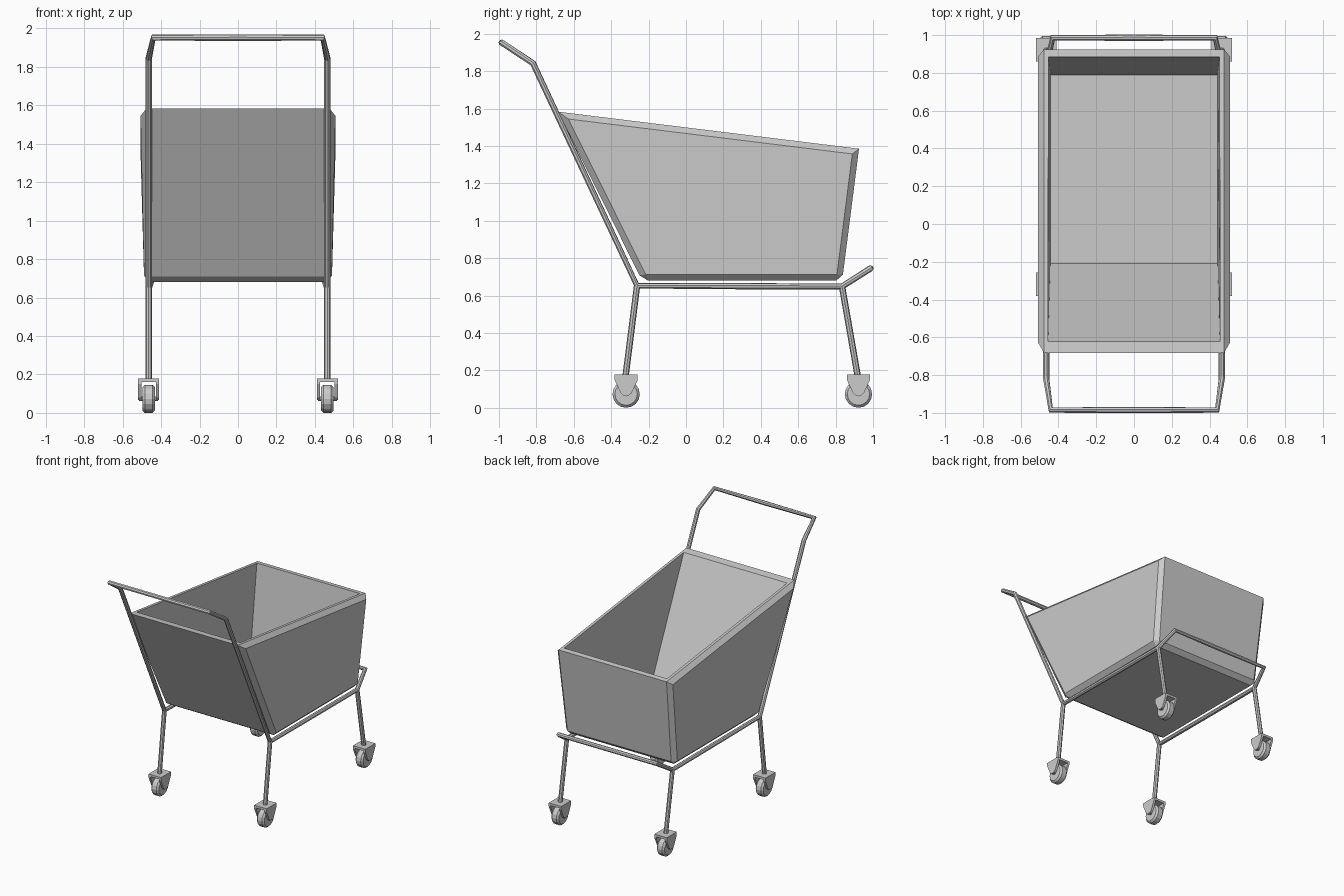
import bpy, bmesh
from math import pi
from mathutils import Matrix

if "Cube" in bpy.data.objects:
    bpy.data.objects.remove(bpy.data.objects["Cube"])

RAIL_X = 0.465


def make(name, bm):
    bmesh.ops.recalc_face_normals(bm, faces=bm.faces)
    me = bpy.data.meshes.new(name)
    bm.to_mesh(me)
    bm.free()
    ob = bpy.data.objects.new(name, me)
    bpy.context.collection.objects.link(ob)
    return ob


def tube(name, pts, cyclic=False, r=0.017):
    cu = bpy.data.curves.new(name, 'CURVE')
    cu.dimensions = '3D'
    cu.bevel_depth = r
    cu.bevel_resolution = 2
    cu.use_fill_caps = True
    sp = cu.splines.new('POLY')
    sp.points.add(len(pts) - 1)
    for p, co in zip(sp.points, pts):
        p.co = (*co, 1)
    sp.use_cyclic_u = cyclic
    sp.use_smooth = False
    ob = bpy.data.objects.new(name, cu)
    bpy.context.collection.objects.link(ob)
    return ob


def tapered_box(profile, wb, wt):
    """Side profile: bottom back, bottom front, top front, top back."""
    bm = bmesh.new()
    half = (wb, wb, wt, wt)
    l = [bm.verts.new((-w, y, z)) for w, (y, z) in zip(half, profile)]
    r = [bm.verts.new((w, y, z)) for w, (y, z) in zip(half, profile)]
    bm.faces.new(l)
    bm.faces.new(r[::-1])
    for i in range(4):
        j = (i + 1) % 4
        bm.faces.new((l[i], r[i], r[j], l[j]))
    bmesh.ops.recalc_face_normals(bm, faces=bm.faces)
    return bm


# Basket: chamfered tapered box, hollowed from above
bm = tapered_box([(-0.235, 0.68), (0.835, 0.68), (0.925, 1.385), (-0.684, 1.583)], 0.488, 0.508)
edges = [e for e in bm.edges
         if not (e.verts[0].co.z > 1.2 and e.verts[1].co.z > 1.2
                 and abs(e.verts[0].co.x - e.verts[1].co.x) > 0.1)]
bmesh.ops.bevel(bm, geom=edges, offset=0.032, offset_type='OFFSET', segments=1, affect='EDGES')
basket = make("basket", bm)
cutter = make("basket_hollow_cutter", tapered_box(
    [(-0.21, 0.72), (0.79, 0.72), (0.918, 1.62), (-0.692, 1.72)], 0.443, 0.457))
cutter.hide_render = True
cutter.hide_set(True)
cutter.display_type = 'WIRE'
mod = basket.modifiers.new("hollow", 'BOOLEAN')
mod.operation = 'DIFFERENCE'
mod.solver = 'EXACT'
mod.object = cutter

# Frame: one closed tube through handle, back posts, bottom rails and front bar
side = [(0.44, -0.985, 1.952), (RAIL_X, -0.818, 1.842), (RAIL_X, -0.262, 0.652),
        (RAIL_X, 0.3, 0.65), (RAIL_X, 0.834, 0.648), (0.43, 0.986, 0.745)]
loop = [(0, -0.985, 1.952)] + side + [(0, 0.986, 0.745)]
loop += [(-x, y, z) for x, y, z in reversed(side)]
tube("frame_tube", loop, cyclic=True)


def caster(name, x, y):
    # Fork: inverted U channel with tapered cheeks
    bm = bmesh.new()
    cheek = [(-0.062, 0.178), (0.062, 0.178), (0.062, 0.15), (0.03, 0.08),
             (0.015, 0.066), (-0.015, 0.066), (-0.03, 0.08), (-0.062, 0.15)]
    for s in (-1, 1):
        f = bm.faces.new([bm.verts.new((x + s * 0.055, y + a, z)) for a, z in cheek])
        g = bmesh.ops.extrude_face_region(bm, geom=[f])
        bmesh.ops.translate(bm, vec=(-s * 0.017, 0, 0),
                            verts=[v for v in g['geom'] if isinstance(v, bmesh.types.BMVert)])
        bm.faces.new([bm.verts.new(v.co) for v in f.verts]) if not f.is_valid else None
    bmesh.ops.create_cube(bm, size=1, matrix=Matrix.Translation((x, y, 0.169))
                          @ Matrix.Diagonal((0.08, 0.124, 0.018, 1)))
    make(name + "_fork", bm)
    # Wheel: chamfered low-poly cylinder
    bm = bmesh.new()
    bmesh.ops.create_cone(bm, cap_ends=True, segments=16, radius1=0.073, radius2=0.073, depth=0.066,
                          matrix=Matrix.Translation((x, y, 0.073)) @ Matrix.Rotation(pi / 2, 4, 'Y'))
    rims = [e for e in bm.edges if abs(e.verts[0].co.x - e.verts[1].co.x) < 1e-4]
    bmesh.ops.bevel(bm, geom=rims, offset=0.013, segments=1, affect='EDGES')
    # Axle
    bmesh.ops.create_cone(bm, cap_ends=True, segments=8, radius1=0.012, radius2=0.012, depth=0.1,
                          matrix=Matrix.Translation((x, y, 0.073)) @ Matrix.Rotation(pi / 2, 4, 'Y'))
    make(name + "_wheel", bm)


# Legs and casters at four corners
for sname, s in (("left", -1), ("right", 1)):
    for ename, y0, y1 in (("front", -0.262, -0.323), ("back", 0.834, 0.918)):
        x = s * RAIL_X
        tube(f"{ename}_{sname}_leg", [(x, y0, 0.65), (x, y1, 0.17)])
        caster(f"{ename}_{sname}_caster", x, y1 + (0.004 if y1 > 0 else 0.003))
